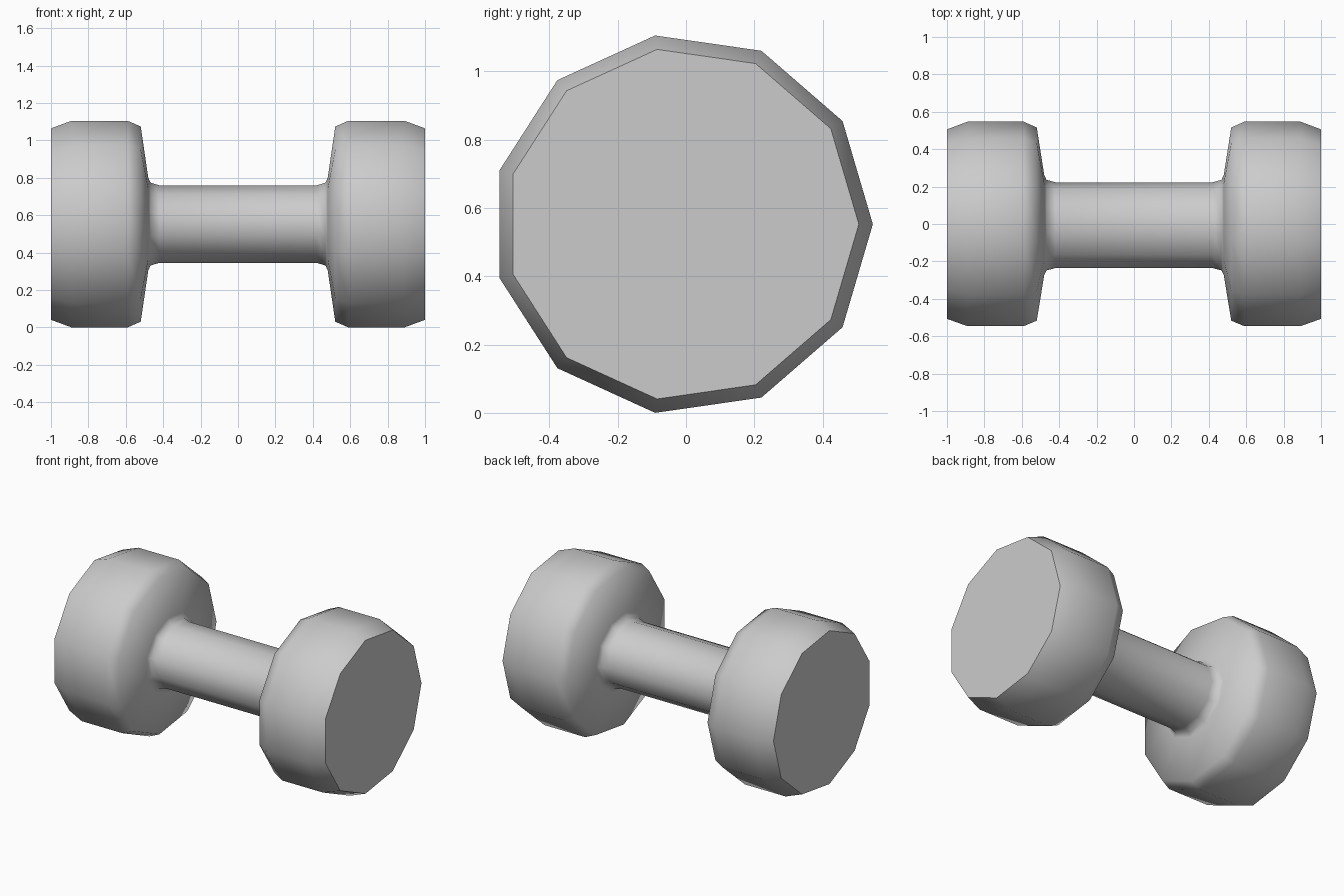
import bpy, bmesh, math

if "Cube" in bpy.data.objects:
    bpy.data.objects.remove(bpy.data.objects["Cube"])

SIDES = 11
CY, CZ = -0.011, 0.5525

# Half profile from the end cap to the grip: x, y radius, z radius
half = [
    (1.00, 0.517, 0.517),
    (0.89, 0.558, 0.558),
    (0.59, 0.558, 0.558),
    (0.52, 0.527, 0.527),
    (0.48, 0.274, 0.252),
    (0.468, 0.247, 0.224),
    (0.42, 0.234, 0.209),
]
profile = [(-x, a, b) for x, a, b in half] + half[::-1]

# Dumbbell body: eleven-sided rings with an oval grip
bm = bmesh.new()
rings = []
for x, ry, rz in profile:
    ring = []
    for i in range(SIDES):
        t = math.tau * i / SIDES
        ring.append(bm.verts.new((x, CY + ry * math.cos(t), CZ + rz * math.sin(t))))
    rings.append(ring)
for r0, r1 in zip(rings, rings[1:]):
    for i in range(SIDES):
        j = (i + 1) % SIDES
        bm.faces.new((r0[i], r0[j], r1[j], r1[i]))

# Flat end caps
bm.faces.new(rings[0])
bm.faces.new(rings[-1])
bmesh.ops.recalc_face_normals(bm, faces=bm.faces[:])

mesh = bpy.data.meshes.new("dumbbell")
bm.to_mesh(mesh)
bm.free()
obj = bpy.data.objects.new("dumbbell", mesh)
bpy.context.collection.objects.link(obj)

# Smooth sides, crisp end caps
bpy.context.view_layer.objects.active = obj
obj.select_set(True)
bpy.ops.object.shade_smooth_by_angle(angle=math.radians(65))
